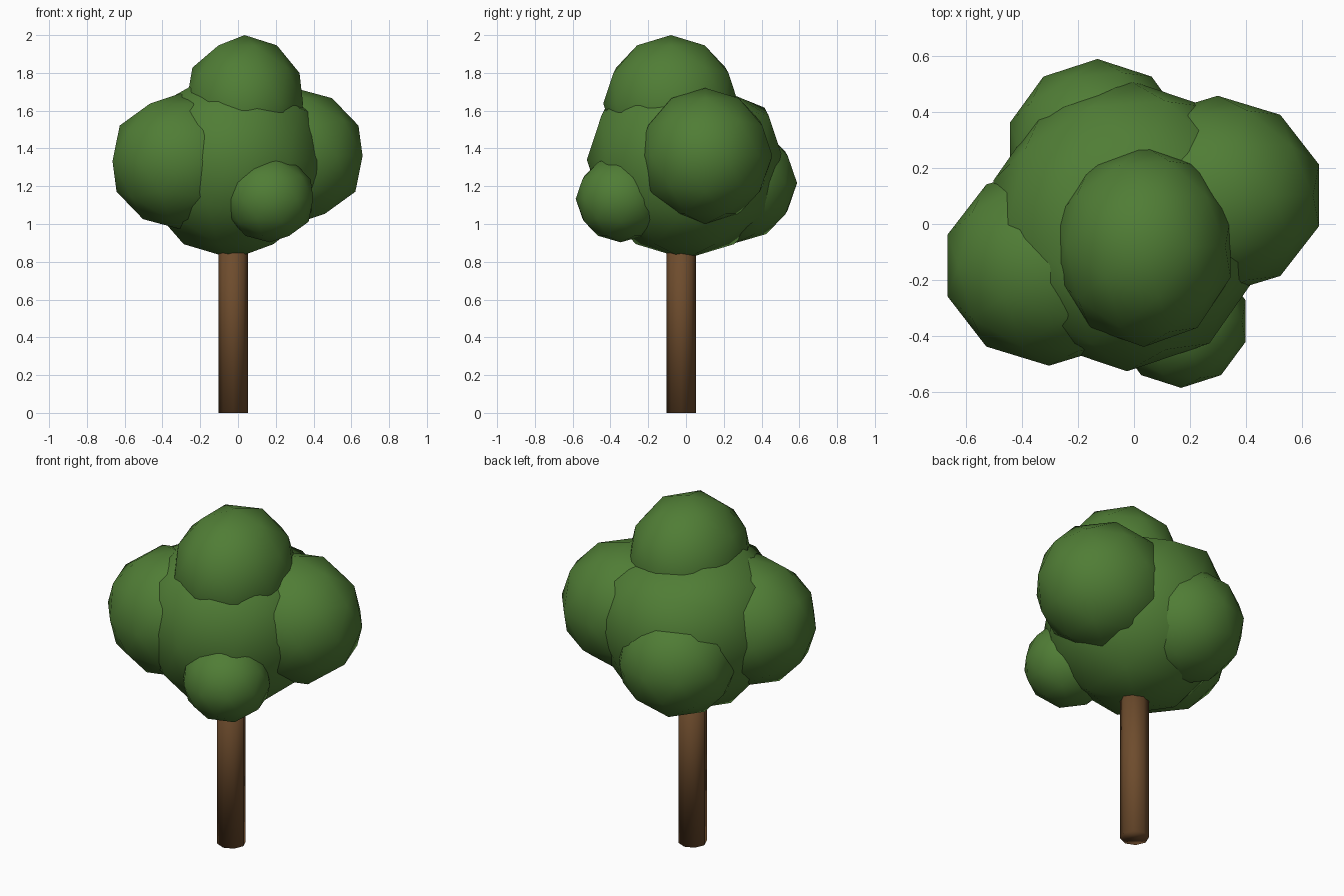
import bpy

cube = bpy.data.objects.get("Cube")
if cube:
    bpy.data.objects.remove(cube, do_unlink=True)


def make_material(name, colour):
    mat = bpy.data.materials.new(name)
    mat.use_nodes = True
    mat.diffuse_color = colour
    mat.node_tree.nodes["Principled BSDF"].inputs["Base Color"].default_value = colour
    return mat


leaf_green = make_material("leaf green", (0.08, 0.205, 0.036, 1))
bark_brown = make_material("bark brown", (0.155, 0.072, 0.026, 1))


def finish(name, mat):
    obj = bpy.context.object
    obj.name = name
    obj.data.materials.append(mat)
    bpy.ops.object.shade_smooth()
    return obj


# Rounded low-poly leaf clumps: name, centre, radii
clumps = [
    ("main_foliage", (-0.025, -0.005, 1.34), (0.5, 0.52, 0.525)),
    ("top_foliage", (0.035, -0.08, 1.637), (0.325, 0.358, 0.363)),
    ("left_foliage", (0.298, 0.102, 1.36), (0.38, 0.355, 0.36)),
    ("right_foliage", (-0.303, -0.148, 1.332), (0.38, 0.357, 0.36)),
    ("front_foliage", (0.168, -0.346, 1.133), (0.242, 0.238, 0.23)),
    ("back_foliage", (-0.13, 0.26, 1.217), (0.328, 0.328, 0.318)),
]
for name, centre, radii in clumps:
    bpy.ops.mesh.primitive_ico_sphere_add(subdivisions=2, radius=1, location=centre)
    clump = finish(name, leaf_green)
    clump.scale = radii

# Flatten the crown of the main clump, sloping it down towards the back
for vert in bpy.data.objects["main_foliage"].data.vertices:
    if vert.co.z > 0.6:
        vert.co.z *= 0.84 - 0.15 * vert.co.y

# Straight eight-sided trunk, its top hidden inside the foliage
height = 1.0
bpy.ops.mesh.primitive_cylinder_add(vertices=8, radius=0.077, depth=height,
                                    location=(-0.025, -0.025, height / 2))
finish("trunk", bark_brown)
